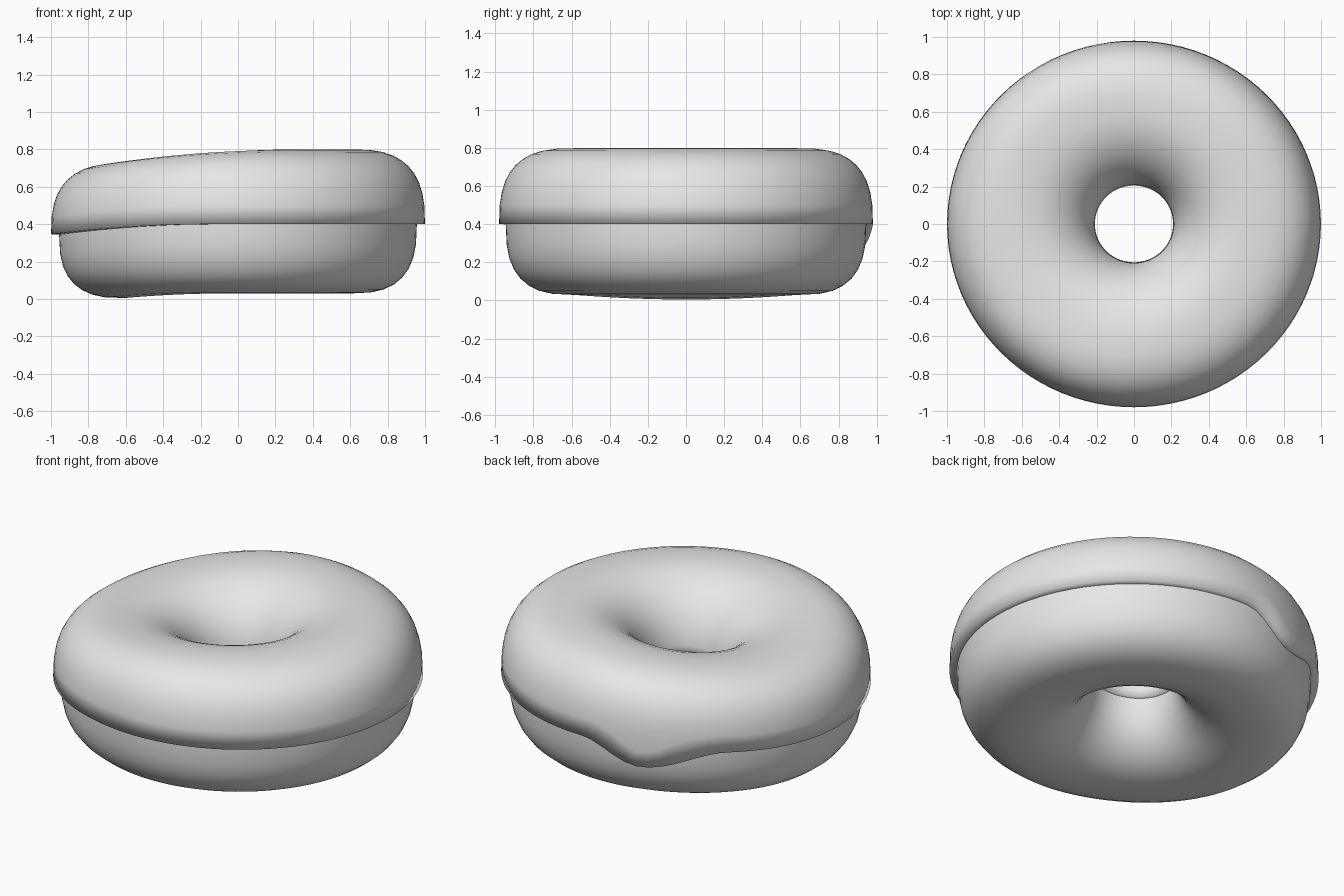
import bpy, bmesh, math
from mathutils import Vector

cube = bpy.data.objects.get("Cube")
if cube:
    bpy.data.objects.remove(cube, do_unlink=True)

SEGMENTS = 96
CREST = 0.6            # radius of the ring's crest
MID_Z = 0.4            # height of the ring's middle
OUTER_POW, INNER_POW = 2.7, 2.1


def material(name, colour):
    mat = bpy.data.materials.new(name)
    mat.use_nodes = True
    mat.diffuse_color = colour
    mat.node_tree.nodes["Principled BSDF"].inputs["Base Color"].default_value = colour
    return mat


grey = material("plain grey", (0.8, 0.8, 0.8, 1))


def section(t, outer, inner, height):
    """Radius and height on the ring's rounded cross-section."""
    c, s = math.cos(t), math.sin(t)
    power = 2 / (OUTER_POW if c > 0 else INNER_POW)
    reach = outer if c > 0 else inner
    return (CREST + math.copysign(reach * abs(c) ** power, c),
            MID_Z + math.copysign(height * abs(s) ** power, s))


def sag(p):
    """Soft dent that sinks one side of the ring."""
    d = (p - Vector((-0.75, 0, 0.8))).length / 1.2
    p.z -= 0.075 * max(0, 1 - d * d) ** 2
    return p


def ring(name, profile, x_scale, closed):
    """Sweep a profile, which may change with the angle, around z."""
    bm = bmesh.new()
    loops = []
    for i in range(SEGMENTS):
        a = math.tau * i / SEGMENTS
        loops.append([bm.verts.new(sag(Vector((r * math.cos(a) * x_scale, r * math.sin(a), z))))
                      for r, z in profile(a)])
    count = len(loops[0])
    for i in range(SEGMENTS):
        here, there = loops[i], loops[(i + 1) % SEGMENTS]
        for j in range(count if closed else count - 1):
            k = (j + 1) % count
            bm.faces.new((here[j], there[j], there[k], here[k]))
    bmesh.ops.recalc_face_normals(bm, faces=bm.faces)
    for f in bm.faces:
        f.smooth = True
    mesh = bpy.data.meshes.new(name)
    bm.to_mesh(mesh)
    bm.free()
    mesh.materials.append(grey)
    obj = bpy.data.objects.new(name, mesh)
    bpy.context.collection.objects.link(obj)
    return obj


# Dough: a complete plump ring
def dough_profile(angle):
    return [section(math.tau * j / 32, 0.345, 0.37, 0.37) for j in range(32)]


# Icing: upper half shell with one lopsided drip at the back
def drip(angle):
    offset = math.degrees(angle) - 110
    width = 20 if offset < 0 else 28
    if abs(offset) > width:
        return 0
    return 0.06 * (1 + math.cos(math.pi * offset / width))


def icing_profile(angle):
    size = (0.38, 0.395, 0.4)
    start = -math.asin((drip(angle) / size[2]) ** (OUTER_POW / 2))
    steps = 20
    shell = [section(start + (math.pi - start) * j / steps, *size) for j in range(steps + 1)]
    # Lips turn in to the dough at both rims
    (r0, z0), (r1, z1) = shell[0], shell[-1]
    return [(r0 - 0.05, z0)] + shell + [(r1 + 0.05, z1)]


ring("dough", dough_profile, 1.012, True)
ring("icing", icing_profile, 1.02, False)
